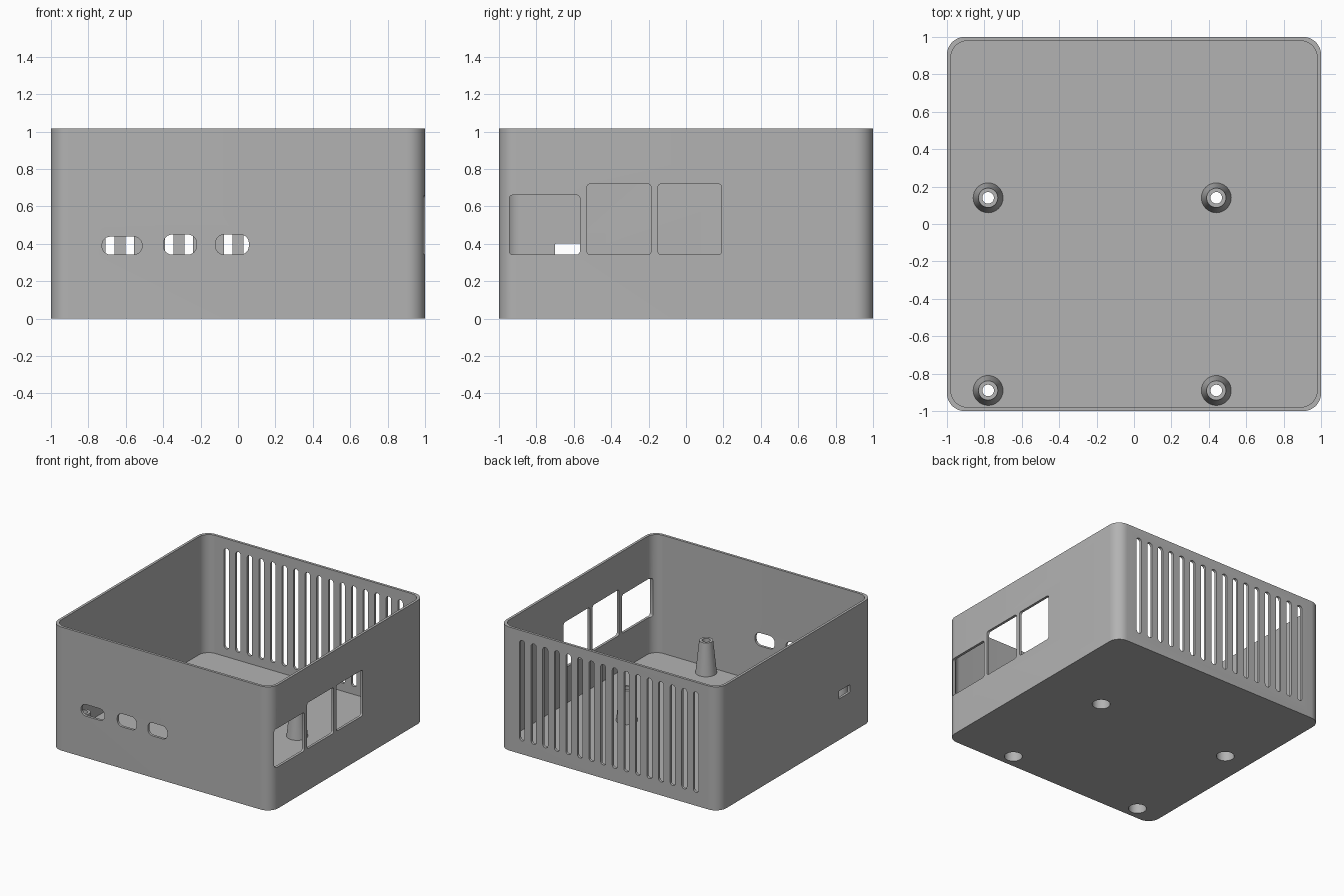
import bpy, bmesh, math
from mathutils import Vector

if "Cube" in bpy.data.objects:
    bpy.data.objects.remove(bpy.data.objects["Cube"])

H, WALL, FLOOR, RAD = 1.015, 0.021, 0.045, 0.095
POST_TOP, POCKET_TOP = 0.31, 0.20
POSTS = [(x, y) for x in (-0.78, 0.44) for y in (-0.89, 0.14)]

grey = bpy.data.materials.new("grey_plastic")
grey.diffuse_color = (0.45, 0.45, 0.45, 1)
grey.use_nodes = True
grey.node_tree.nodes["Principled BSDF"].inputs["Base Color"].default_value = grey.diffuse_color


def rounded_rect(u0, u1, v0, v1, r, n=6):
    """Counter-clockwise outline of a rectangle with round corners."""
    pts = []
    corners = [(u1 - r, v1 - r), (u0 + r, v1 - r), (u0 + r, v0 + r), (u1 - r, v0 + r)]
    for k, (cu, cv) in enumerate(corners):
        for i in range(n + 1):
            a = math.pi / 2 * (k + i / n)
            pts.append((cu + r * math.cos(a), cv + r * math.sin(a)))
    return pts


def add_prism(bm, outline, axis, lo, hi):
    """Extrude a 2D outline along x, y or z between lo and hi."""
    place = {"x": lambda u, v, d: (d, u, v),
             "y": lambda u, v, d: (u, d, v),
             "z": lambda u, v, d: (u, v, d)}[axis]
    a = [bm.verts.new(place(u, v, lo)) for u, v in outline]
    b = [bm.verts.new(place(u, v, hi)) for u, v in outline]
    bm.faces.new(a)
    bm.faces.new(b)
    for i in range(len(a)):
        j = (i + 1) % len(a)
        bm.faces.new((a[i], a[j], b[j], b[i]))


def finish(name, bm):
    bmesh.ops.remove_doubles(bm, verts=bm.verts, dist=1e-5)
    bmesh.ops.recalc_face_normals(bm, faces=bm.faces)
    mesh = bpy.data.meshes.new(name)
    bm.to_mesh(mesh)
    bm.free()
    ob = bpy.data.objects.new(name, mesh)
    bpy.context.collection.objects.link(ob)
    mesh.materials.append(grey)
    return ob


def select(ob):
    bpy.ops.object.select_all(action="DESELECT")
    ob.select_set(True)
    bpy.context.view_layer.objects.active = ob


def smooth(ob):
    select(ob)
    bpy.ops.object.shade_smooth_by_angle(angle=math.radians(30))


def cut(ob, cutter):
    select(ob)
    mod = ob.modifiers.new("cut", "BOOLEAN")
    mod.operation, mod.solver, mod.object = "DIFFERENCE", "EXACT", cutter
    bpy.ops.object.modifier_apply(modifier=mod.name)
    bpy.data.objects.remove(cutter)


# Open-topped case body
bm = bmesh.new()
add_prism(bm, rounded_rect(-1, 1, -1, 1, RAD, 10), "z", 0, H)
case = finish("case_body", bm)
bm = bmesh.new()
inner = 1 - WALL
add_prism(bm, rounded_rect(-inner, inner, -inner, inner, RAD - 0.008, 10), "z", FLOOR, H + 0.2)
cut(case, finish("cavity_cutter", bm))

bm = bmesh.new()
# Front cable ports
for x0, x1, z1 in [(-0.727, -0.513, 0.438), (-0.398, -0.222, 0.449), (-0.12, 0.058, 0.449)]:
    add_prism(bm, rounded_rect(x0, x1, 0.342, z1, 0.045), "y", -1.1, -0.93)
# Large ports in the right wall
for y0, y1, z1 in [(-0.945, -0.567, 0.66), (-0.53, -0.187, 0.72), (-0.15, 0.19, 0.72)]:
    add_prism(bm, rounded_rect(y0, y1, 0.342, z1, 0.018, 4), "x", 0.91, 1.1)
# Small card slot in the left wall
add_prism(bm, rounded_rect(-0.70, -0.555, 0.338, 0.402, 0.008, 3), "x", -1.1, -0.93)
# Row of ventilation slots in the back wall
for i in range(16):
    x = (i - 7.5) * 0.1053
    add_prism(bm, rounded_rect(x - 0.023, x + 0.023, 0.11, 0.935, 0.0225, 5), "y", 0.93, 1.1)
# Screw holes through the floor
for px, py in POSTS:
    ring = [(px + 0.068 * math.cos(math.tau * i / 32), py + 0.068 * math.sin(math.tau * i / 32))
            for i in range(32)]
    add_prism(bm, ring, "z", -0.1, FLOOR + 0.1)
cut(case, finish("opening_cutter", bm))
smooth(case)

# Hollow tapered posts, open underneath for the screw heads
profile = [(0.08, FLOOR), (0.052, POST_TOP), (0.031, POST_TOP),
           (0.031, POCKET_TOP), (0.05, POCKET_TOP), (0.068, FLOOR)]
for n, (px, py) in enumerate(POSTS):
    bm = bmesh.new()
    rings = [[bm.verts.new(Vector((px + r * math.cos(math.tau * i / 32),
                                   py + r * math.sin(math.tau * i / 32), z)))
              for i in range(32)] for r, z in profile]
    for k in range(len(rings)):
        a, b = rings[k], rings[(k + 1) % len(rings)]
        for i in range(32):
            j = (i + 1) % 32
            bm.faces.new((a[i], a[j], b[j], b[i]))
    smooth(finish(f"screw_post_{n + 1}", bm))
